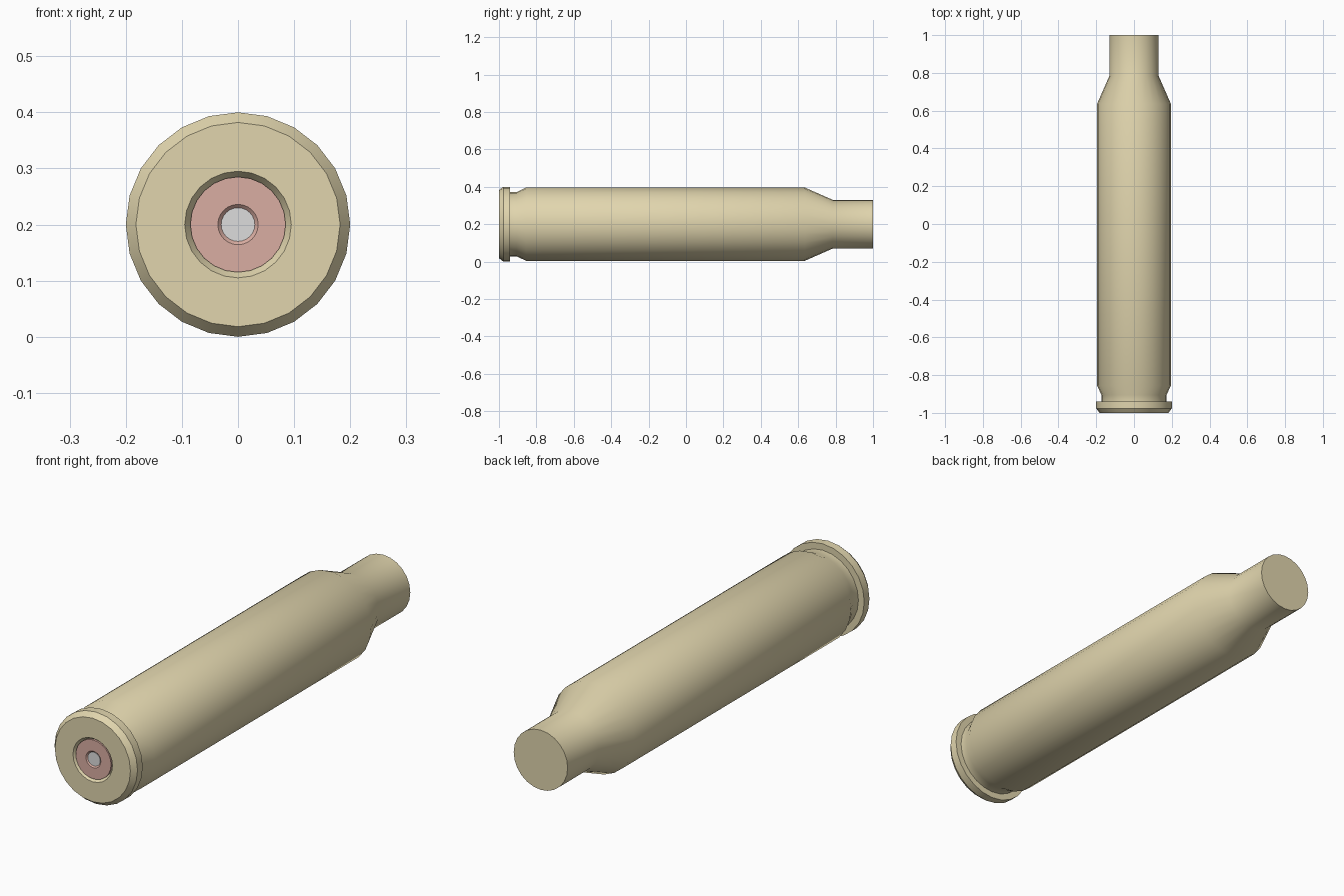
import bpy, bmesh, math

cube = bpy.data.objects.get("Cube")
if cube:
    bpy.data.objects.remove(cube, do_unlink=True)

SIDES = 24
AXIS_Z = 0.2


def material(name, color):
    mat = bpy.data.materials.new(name)
    mat.use_nodes = True
    rgba = (*color, 1)
    mat.diffuse_color = rgba
    mat.node_tree.nodes["Principled BSDF"].inputs["Base Color"].default_value = rgba
    return mat


def lathe(name, profile, mat):
    """Revolve (radius, y) points around the lengthwise axis; radius 0 closes an end."""
    bm = bmesh.new()
    rings = []
    for r, y in profile:
        count = SIDES if r else 1
        ring = []
        for i in range(count):
            a = math.tau * i / SIDES
            ring.append(bm.verts.new((r * math.sin(a), y, AXIS_Z + r * math.cos(a))))
        rings.append(ring)
    for a, b in zip(rings, rings[1:]):
        for i in range(SIDES):
            j = (i + 1) % SIDES
            if len(a) == 1:
                bm.faces.new((a[0], b[j], b[i]))
            elif len(b) == 1:
                bm.faces.new((a[i], a[j], b[0]))
            else:
                bm.faces.new((a[i], a[j], b[j], b[i]))
    bmesh.ops.recalc_face_normals(bm, faces=bm.faces)
    mesh = bpy.data.meshes.new(name)
    bm.to_mesh(mesh)
    bm.free()
    mesh.materials.append(mat)
    obj = bpy.data.objects.new(name, mesh)
    bpy.context.collection.objects.link(obj)
    bpy.ops.object.select_all(action='DESELECT')
    obj.select_set(True)
    bpy.context.view_layer.objects.active = obj
    bpy.ops.object.shade_smooth_by_angle(angle=math.radians(30))
    return obj


brass = material("pale brass", (0.75, 0.665, 0.42))
copper = material("dull pink copper", (0.70, 0.42, 0.36))
steel = material("light grey steel", (0.72, 0.72, 0.72))

# Case: primer pocket, chamfered rim, groove, body, shoulder, closed neck
lathe("case", [
    (0, -0.985), (0.085, -0.985), (0.095, -1.0),
    (0.182, -1.0), (0.2, -0.977), (0.2, -0.941),
    (0.172, -0.941), (0.172, -0.905),
    (0.196, -0.855), (0.196, 0.635),
    (0.13, 0.785), (0.13, 1.0), (0, 1.0),
], brass)

# Primer cap with a dimple in its middle
lathe("primer", [
    (0, -0.986), (0.085, -0.986), (0.085, -0.995),
    (0.036, -0.995), (0.03, -0.989), (0, -0.989),
], copper)

# Struck centre of the primer
lathe("primer_centre", [
    (0, -0.988), (0.03, -0.988), (0.03, -0.991), (0, -0.991),
], steel)
